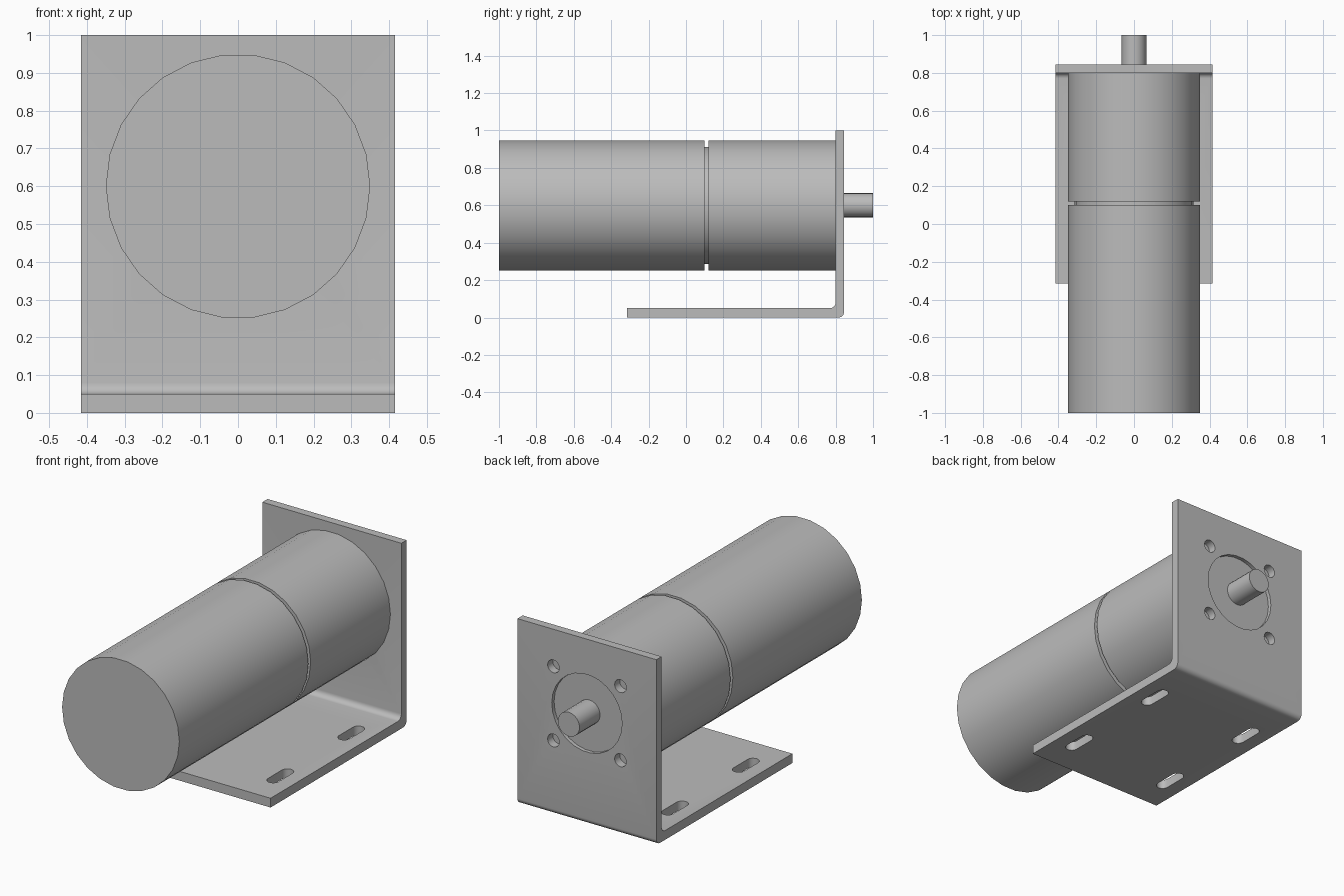
import bpy, bmesh, math
from mathutils import Vector

default = bpy.data.objects.get("Cube")
if default:
    bpy.data.objects.remove(default, do_unlink=True)

AXIS_Z = 0.6
HALF_W = 0.415
PLATE_IN, PLATE_OUT = 0.8, 0.845

grey = bpy.data.materials.new("plain_grey")
grey.use_nodes = True
colour = (0.5, 0.5, 0.5, 1)
grey.diffuse_color = colour
grey.node_tree.nodes["Principled BSDF"].inputs["Base Color"].default_value = colour


def prism(bm, points, offset):
    """Extrude a closed outline along an offset vector."""
    face = bm.faces.new([bm.verts.new(p) for p in points])
    new = bmesh.ops.extrude_face_region(bm, geom=[face])["geom"]
    moved = [v for v in new if isinstance(v, bmesh.types.BMVert)]
    bmesh.ops.translate(bm, verts=moved, vec=Vector(offset))


def arc(cx, cy, r, start, end, steps):
    angles = [math.radians(start + (end - start) * i / steps) for i in range(steps + 1)]
    return [(cx + r * math.cos(a), cy + r * math.sin(a)) for a in angles]


def rod(bm, x, z, r, y0, y1, sides):
    """Cylinder running along y."""
    ring = arc(x, z, r, 0, 360, sides)[:-1]
    prism(bm, [(px, y0, pz) for px, pz in ring], (0, y1 - y0, 0))


def finish(bm, name):
    bmesh.ops.recalc_face_normals(bm, faces=bm.faces)
    mesh = bpy.data.meshes.new(name)
    bm.to_mesh(mesh)
    bm.free()
    mesh.materials.append(grey)
    obj = bpy.data.objects.new(name, mesh)
    bpy.context.collection.objects.link(obj)
    return obj


def smooth(obj):
    bpy.ops.object.select_all(action="DESELECT")
    obj.select_set(True)
    bpy.context.view_layer.objects.active = obj
    bpy.ops.object.shade_smooth_by_angle(angle=math.radians(32))


def make_rod(name, r, y0, y1, sides):
    bm = bmesh.new()
    rod(bm, 0, AXIS_Z, r, y0, y1, sides)
    smooth(finish(bm, name))


# Bent bracket: L profile with rounded inside and outside corners
R = 0.03
BASE_TOP = 0.05
profile = [(-0.315, 0)]
profile += arc(PLATE_OUT - R, R, R, -90, 0, 6)
profile += [(PLATE_OUT, 1), (PLATE_IN, 1)]
profile += arc(PLATE_IN - R, BASE_TOP + R, R, 0, -90, 6)
profile += [(-0.315, BASE_TOP)]
bm = bmesh.new()
prism(bm, [(-HALF_W, y, z) for y, z in profile], (2 * HALF_W, 0, 0))
bracket = finish(bm, "bracket")

# Cutters: pilot hole, four screw holes, four mounting slots
bm = bmesh.new()
rod(bm, 0, AXIS_Z, 0.21, 0.75, 0.9, 26)
for side in (-1, 1):
    for up in (-1, 1):
        rod(bm, side * 0.2, AXIS_Z + up * 0.2, 0.035, 0.75, 0.9, 16)
    for y in (-0.075, 0.53):
        outline = arc(side * 0.305, y + 0.06, 0.032, 0, 180, 8)
        outline += arc(side * 0.305, y - 0.06, 0.032, 180, 360, 8)
        prism(bm, [(px, py, -0.1) for px, py in outline], (0, 0, 0.2))
cutter = finish(bm, "hole_cutter")
cutter.hide_render = True

cut = bracket.modifiers.new("holes", "BOOLEAN")
cut.operation = "DIFFERENCE"
cut.solver = "EXACT"
cut.object = cutter
bpy.context.view_layer.objects.active = bracket
bpy.ops.object.modifier_apply(modifier=cut.name)
bpy.data.objects.remove(cutter, do_unlink=True)
smooth(bracket)

# Motor, groove, gearbox, pilot boss and output shaft
make_rod("motor_body", 0.35, -1, 0.1, 26)
make_rod("groove_neck", 0.315, 0.1, 0.12, 26)
make_rod("gearbox_body", 0.35, 0.12, PLATE_IN, 26)
make_rod("pilot_boss", 0.21, PLATE_IN, 0.825, 26)
make_rod("output_shaft", 0.065, 0.825, 1, 20)
